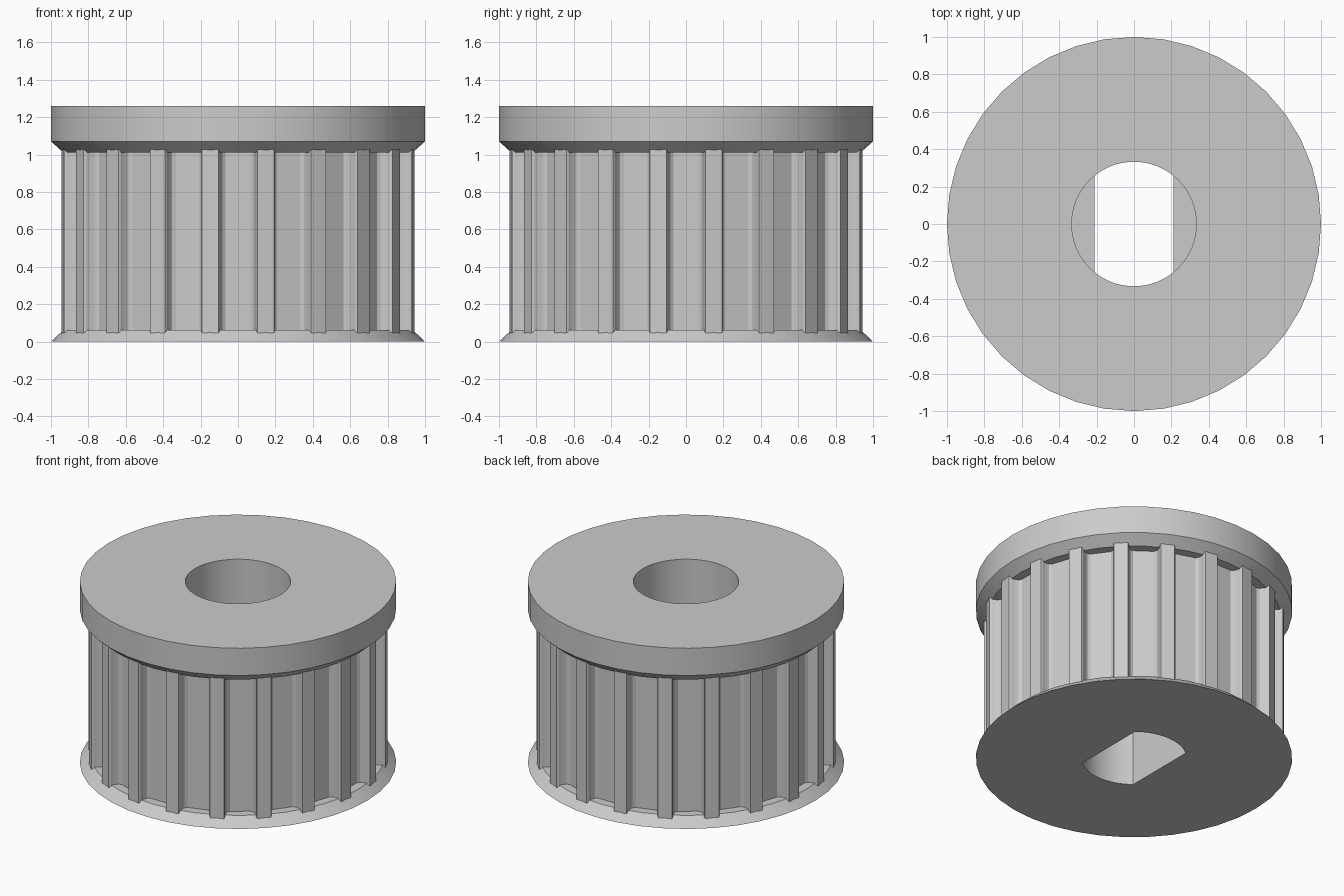
import bpy, bmesh
from math import sin, cos, acos, pi, radians

cube = bpy.data.objects.get("Cube")
if cube:
    bpy.data.objects.remove(cube, do_unlink=True)

TEETH = 20
HEIGHT = 1.26
BORE = 0.333
FLAT = 0.21          # half distance between the bore flats
SHELF = 0.63         # the bore is round above this height

grey = bpy.data.materials.new("light_grey")
grey.use_nodes = True
grey.diffuse_color = (0.6, 0.6, 0.6, 1)
grey.node_tree.nodes["Principled BSDF"].inputs["Base Color"].default_value = (0.6, 0.6, 0.6, 1)


def loft(name, rings):
    """Closed solid through rings of 3D points, capped at both ends."""
    bm = bmesh.new()
    loops = [[bm.verts.new(p) for p in ring] for ring in rings]
    n = len(loops[0])
    for a, b in zip(loops, loops[1:]):
        for i in range(n):
            j = (i + 1) % n
            bm.faces.new((a[i], a[j], b[j], b[i]))
    bm.faces.new(loops[0][::-1])
    bm.faces.new(loops[-1])
    bmesh.ops.recalc_face_normals(bm, faces=bm.faces)
    mesh = bpy.data.meshes.new(name)
    bm.to_mesh(mesh)
    bm.free()
    mesh.materials.append(grey)
    ob = bpy.data.objects.new(name, mesh)
    bpy.context.collection.objects.link(ob)
    return ob


def circle(r, z, n=40):
    return [(r * cos(2 * pi * i / n), r * sin(2 * pi * i / n), z) for i in range(n)]


def prism(name, outline, z0, z1):
    return loft(name, [[(x, y, z) for x, y in outline] for z in (z0, z1)])


# Toothed core: one rounded groove repeated around the axis
half = [(0.105, 0.944), (0.099, 0.936), (0.094, 0.905), (0.084, 0.882), (0.066, 0.87)]
groove = [(-t, r) for t, r in half] + [(t, r) for t, r in reversed(half)]
outline = []
for k in range(TEETH):
    a = 2 * pi * k / TEETH
    outline += [(r * cos(a) - t * sin(a), r * sin(a) + t * cos(a)) for t, r in groove]
pulley = prism("toothed_pulley", outline, 0.02, 1.1)

# Flanges: thin tapered rim below, thick rim with a tapered underside above
bottom_flange = loft("bottom_flange", [circle(1, 0), circle(0.933, 0.063)])
top_flange = loft("top_flange", [circle(0.933, 1.01), circle(1, 1.07), circle(1, HEIGHT)])

# Bore: round at the top, flat on two sides below
round_bore = loft("round_bore", [circle(BORE, SHELF, 64), circle(BORE, HEIGHT + 0.1, 64)])
start = acos(FLAT / BORE)
arc = [start + (pi - 2 * start) * i / 14 for i in range(15)]
flat_outline = [(BORE * cos(a + s), BORE * sin(a + s)) for s in (0, pi) for a in arc]
flat_bore = prism("flat_sided_bore", flat_outline, -0.1, SHELF + 0.1)

# Combine the parts into one clean solid
helpers = [(bottom_flange, 'UNION'), (top_flange, 'UNION'),
           (round_bore, 'DIFFERENCE'), (flat_bore, 'DIFFERENCE')]
bpy.context.view_layer.objects.active = pulley
for tool, operation in helpers:
    mod = pulley.modifiers.new(tool.name, 'BOOLEAN')
    mod.operation = operation
    mod.solver = 'EXACT'
    mod.object = tool
    bpy.ops.object.modifier_apply(modifier=mod.name)
    bpy.data.objects.remove(tool, do_unlink=True)

bpy.ops.object.select_all(action='DESELECT')
pulley.select_set(True)
bpy.ops.object.shade_smooth_by_angle(angle=radians(30))
